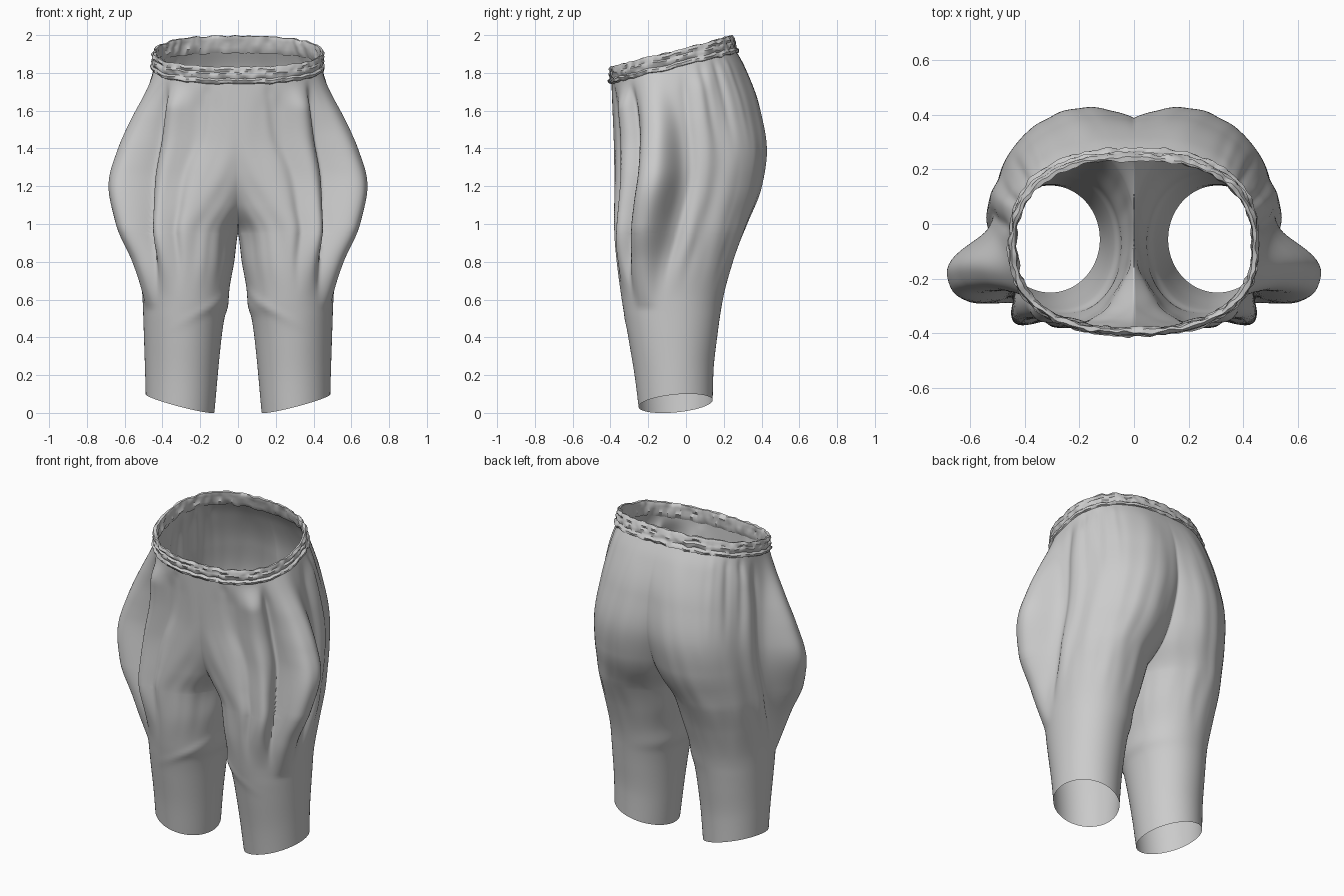
import bpy, bmesh, math
from mathutils import Vector, noise

if "Cube" in bpy.data.objects:
    bpy.data.objects.remove(bpy.data.objects["Cube"])

CROTCH, TOP, BOTTOM = 0.95, 1.855, 0.05

# Silhouette profiles: (height, value)
OUTER = [(0, .487), (.4, .498), (.6, .505), (.8, .52), (1.0, .53), (1.25, .525), (1.5, .505), (1.7, .475), (1.86, .443)]
FRONT = [(0, -.245), (.2, -.27), (.4, -.305), (.6, -.34), (.8, -.365), (1.0, -.375), (1.4, -.38), (1.86, -.395)]
BACK = [(0, .14), (.2, .145), (.4, .165), (.6, .195), (.8, .25), (1.0, .325), (1.2, .40), (1.36, .425), (1.55, .39), (1.75, .315), (1.86, .26)]
MIDDLE = [(0, -.055), (.6, -.07), (.95, -.02), (1.3, -.01), (1.86, -.07)]
INNER_F = [(0, .13), (.3, .10), (.5, .072), (.57, .052), (.65, .046), (.8, .02), (.95, 0), (1.1, -.11), (1.3, -.27), (1.5, -.4), (1.86, -.443)]
INNER_B = [(0, .13), (.3, .10), (.5, .072), (.57, .052), (.65, .046), (.8, .02), (.95, 0), (1.1, -.09), (1.3, -.17), (1.6, -.3), (1.86, -.443)]
FLAP = [(.55, 0), (.8, .075), (1.0, .15), (1.2, .188), (1.4, .15), (1.6, .085), (1.75, .03), (1.86, 0)]


def curve(keys, s):
    """Monotone cubic interpolation through the keys."""
    if s <= keys[0][0]:
        return keys[0][1]
    if s >= keys[-1][0]:
        return keys[-1][1]
    n = len(keys)
    d = [(keys[i + 1][1] - keys[i][1]) / (keys[i + 1][0] - keys[i][0]) for i in range(n - 1)]

    def slope(i):
        if i == 0 or i == n - 1:
            return d[0] if i == 0 else d[-1]
        return 0 if d[i - 1] * d[i] <= 0 else 2 * d[i - 1] * d[i] / (d[i - 1] + d[i])
    i = max(k for k in range(n - 1) if keys[k][0] <= s)
    h = keys[i + 1][0] - keys[i][0]
    u = (s - keys[i][0]) / h
    return ((1 + 2 * u) * (1 - u) ** 2 * keys[i][1] + u * (1 - u) ** 2 * h * slope(i)
            + u * u * (3 - 2 * u) * keys[i + 1][1] + u * u * (u - 1) * h * slope(i + 1))


def smooth(a, b, v):
    u = min(1, max(0, (v - a) / (b - a)))
    return u * u * (3 - 2 * u)


def bump(v, centre, width):
    return math.exp(-((v - centre) / width) ** 2)


def power(v, p):
    return math.copysign(abs(v) ** p, v)


def folds(t, s):
    """Outward cloth displacement: hip drape, front pleats, fine creases."""
    tc = -.34 - .22 * (1 - smooth(.7, 1.3, s))
    w = .23
    d = curve(FLAP, s) * math.exp(-abs((t - tc) / w) ** 2.8)
    env = smooth(.6, .95, s) * (1 - smooth(1.68, 1.84, s))
    d -= .03 * env * bump(t, tc - .33, .07)
    d += .045 * env * bump(t, tc - .55, .16)
    d -= .014 * env * bump(t, tc - .85, .09)
    d -= .012 * env * bump(t, tc + .42, .06)
    d += .012 * env * bump(t, tc + .6, .12)
    # gathers below the band, front and back darts
    gather = smooth(1.3, 1.65, s) * (1 - smooth(1.78, 1.86, s))
    for c, a in ((-1.28, -.008), (.35, -.01), (.6, -.008), (.85, .005)):
        d += a * gather * bump(t, c + .1 * (1.7 - s), .06)
    # knee crease on the inner front
    d += .006 * bump(s + .12 * t, .3, .03) * bump(t, -2.2, .6)
    d += .010 * noise.noise(Vector((t * 4, s * 1.6, 3))) * env
    return d


def section(u, s):
    """Point on the right half; u runs -1 (front middle) .. 0 (side) .. 1 (back middle)."""
    xo, cy = curve(OUTER, s), curve(MIDDLE, s)
    xi = curve(INNER_F if u < 0 else INNER_B, s)
    b = cy - curve(FRONT, s) if u < 0 else curve(BACK, s) - cy
    p = 1 - .14 * smooth(1.5, 1.86, s) - .05 * smooth(0, .8, s)
    cx, a = (xo + xi) / 2, (xo - xi) / 2
    limit = math.pi
    if s > CROTCH:
        limit = math.acos(-min(1, max(0, cx / a)) ** (1 / p))
    t = u * limit
    c, sn = math.cos(t), math.sin(t)
    d = folds(t, s) * smooth(0, .15, 1 - abs(u))
    x = max(0, cx + a * power(c, p) + d * c)
    if s > CROTCH and abs(u) == 1:
        x = 0
    y = cy + b * power(sn, p) + d * sn
    # waist tilts up to the back, hems slant up to the outside
    z = s + .25 * y * smooth(1.1, 1.86, s)
    z += (1 - smooth(BOTTOM, .5, s)) * (.047 * (x - .305) / .18 + .09 * (y + .05))
    return Vector((x, y, z))


def make(name, verts, faces, angle):
    bm = bmesh.new()
    vs = [bm.verts.new(v) for v in verts]
    for f in faces:
        bm.faces.new([vs[i] for i in f])
    bmesh.ops.remove_doubles(bm, verts=bm.verts, dist=.0004)
    bmesh.ops.recalc_face_normals(bm, faces=bm.faces)
    me = bpy.data.meshes.new(name)
    bm.to_mesh(me)
    bm.free()
    ob = bpy.data.objects.new(name, me)
    bpy.context.collection.objects.link(ob)
    bpy.ops.object.select_all(action='DESELECT')
    ob.select_set(True)
    bpy.context.view_layer.objects.active = ob
    bpy.ops.object.shade_smooth_by_angle(angle=math.radians(angle))
    return ob


# Trouser half: seat and leg in one sheet, mirrored across the middle seam
N, LOW, HIGH = 80, 50, 60
levels = [BOTTOM + (CROTCH - BOTTOM) * i / LOW for i in range(LOW + 1)]
levels += [CROTCH + (TOP - CROTCH) * (i / HIGH) ** 1.5 for i in range(1, HIGH + 1)]
W = 2 * N + 1
verts = [section(j / N - 1, s) for s in levels for j in range(W)]
faces = [(i * W + j, i * W + j + 1, (i + 1) * W + j + 1, (i + 1) * W + j)
         for i in range(len(levels) - 1) for j in range(W - 1)]
trousers = make("trousers", verts, faces, 60)
mirror = trousers.modifiers.new("Mirror", 'MIRROR')
mirror.use_clip = True
mirror.merge_threshold = .001

# Gathered elastic waistband swept round the waist ring
profile = [(-.004, -.016), (.012, -.010), (.016, .004), (.004, .014), (.010, .026), (.013, .040), (.006, .048),
           (.012, .062), (.004, .077), (-.008, .075), (-.014, .055), (-.010, .035), (-.016, .015)]
half = [section(j / 100 - 1, TOP) for j in range(201)]
ring = half + [Vector((-v.x, v.y, v.z)) for v in half[-2:0:-1]]
R, P = len(ring), len(profile)
verts = []
for i, v in enumerate(ring):
    tangent = ring[(i + 1) % R] - ring[i - 1]
    out = Vector((tangent.y, -tangent.x, 0)).normalized()
    for k, (off, h) in enumerate(profile):
        g = noise.noise(v * 26 + Vector((0, 0, k * .6)))
        lean = .3 * h * smooth(-.1, .25, v.y)
        verts.append(v + out * (off + .010 * g - lean) + Vector((0, 0, h + .008 * noise.noise(v * 20))))
faces = [(i * P + k, (i + 1) % R * P + k, (i + 1) % R * P + (k + 1) % P, i * P + (k + 1) % P)
         for i in range(R) for k in range(P)]
make("waistband", verts, faces, 50)
